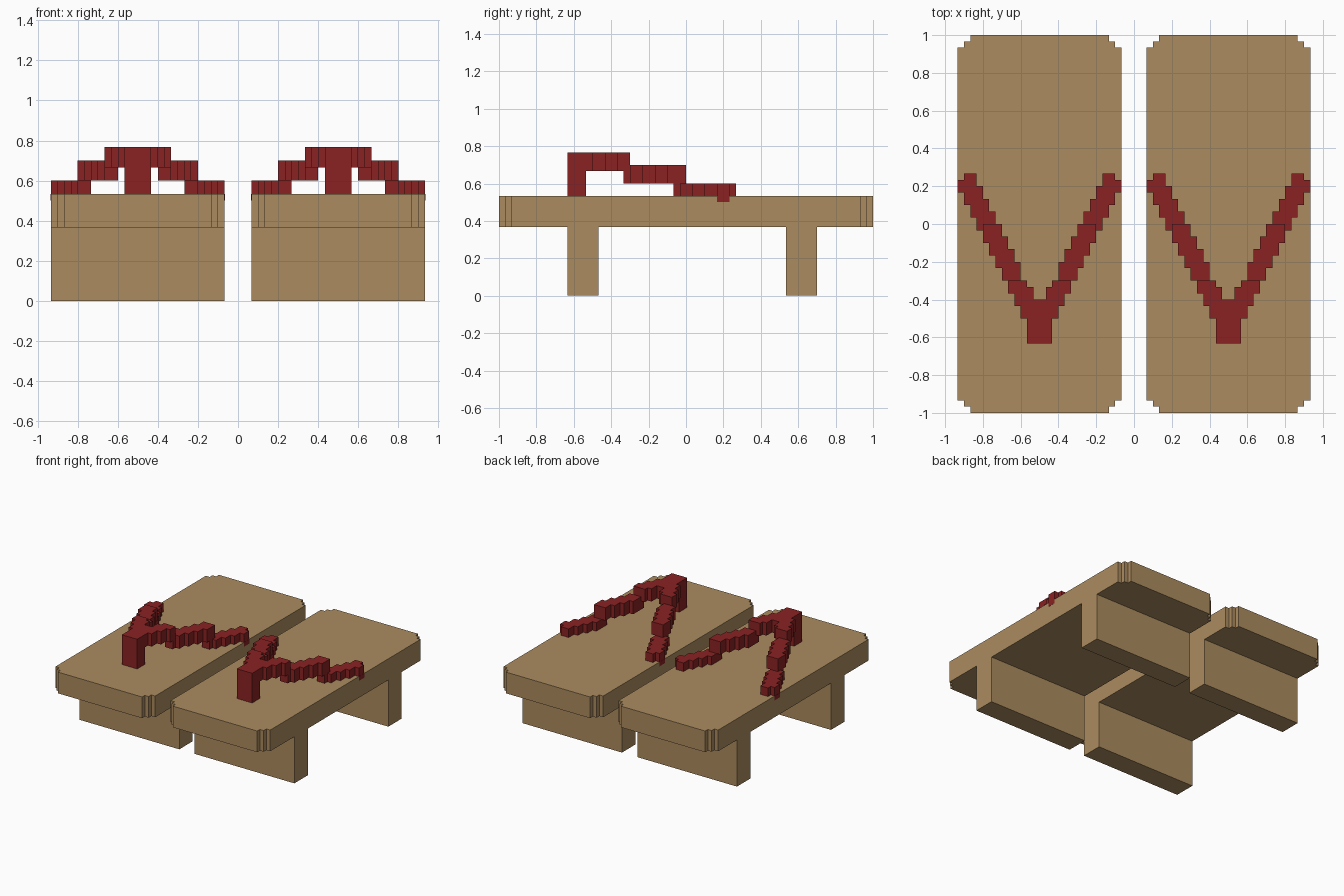
import bpy, bmesh

if "Cube" in bpy.data.objects:
    bpy.data.objects.remove(bpy.data.objects["Cube"])

U = 1 / 30  # one grid step of the blocky style


def material(name, rgb):
    m = bpy.data.materials.new(name)
    m.diffuse_color = (*rgb, 1)
    m.use_nodes = True
    m.node_tree.nodes["Principled BSDF"].inputs["Base Color"].default_value = m.diffuse_color
    return m


wood = material("light wood", (0.407, 0.258, 0.114))
red = material("dark red", (0.254, 0.016, 0.016))


def prism(name, pts, z0, z1, mat, cx):
    """Extrude an outline (grid steps, centred on cx) from z0 to z1."""
    clean = []
    n = len(pts)
    for i, p in enumerate(pts):  # drop repeated and collinear points
        a, b = pts[i - 1], pts[(i + 1) % n]
        if p == a or (a[0] == p[0] == b[0]) or (a[1] == p[1] == b[1]):
            continue
        clean.append(p)
    bm = bmesh.new()
    face = bm.faces.new([bm.verts.new((cx + x * U, y * U, z0 * U)) for x, y in clean])
    ext = bmesh.ops.extrude_face_region(bm, geom=[face])
    top = [g for g in ext["geom"] if isinstance(g, bmesh.types.BMVert)]
    bmesh.ops.translate(bm, verts=top, vec=(0, 0, (z1 - z0) * U))
    bmesh.ops.recalc_face_normals(bm, faces=bm.faces)
    me = bpy.data.meshes.new(name)
    bm.to_mesh(me)
    bm.free()
    me.materials.append(mat)
    ob = bpy.data.objects.new(name, me)
    bpy.context.collection.objects.link(ob)


def rect(x0, x1, y0, y1):
    return [(x0, y0), (x1, y0), (x1, y1), (x0, y1)]


def strap_edges(v0, v1, lo, hi):
    """Stair-stepped outer and inner edges of one strap arm, back to front."""
    outer, inner = [], []
    for v in range(v1 - 1, v0 - 1, -1):
        o = max(2, min(hi, (v + 21) // 2))
        i = max(lo, (v + 14) // 2)
        if v == 7:
            o = 12  # rounded strap end
        outer += [(o, v + 1), (o, v)]
        if i > 0:
            inner += [(i, v + 1), (i, v)]
    return outer, inner


def flip(pts):
    return [(-x, y) for x, y in pts]


# Sole outline with stepped corners
q = [(13, 28), (12, 28), (12, 29), (11, 29), (11, 30)]
back = q + flip(q[::-1])
sole = back + [(x, -y) for x, y in back[::-1]]

for side, cx in (("left", -0.5), ("right", 0.5)):
    prism(side + "_sole", sole, 11, 16, wood, cx)
    prism(side + "_front_support", rect(-13, 13, -19, -14), 0, 11, wood, cx)
    prism(side + "_back_support", rect(-13, 13, 16, 21), 0, 11, wood, cx)

    # Toe post and the V-shaped top of the strap
    prism(side + "_toe_post", rect(-2, 2, -19, -16), 16, 20, red, cx)
    o, i = strap_edges(-19, -9, 0, 5)
    tip = [(0, i[-1][1])]
    prism(side + "_strap_top", o + flip(o[::-1]) + flip(i) + tip + i[::-1], 20, 23, red, cx)

    # Middle and low strap sections, both arms
    for label, v0, v1, lo, hi, z0, z1 in (("middle", -10, 0, 3, 9, 18, 21),
                                          ("low", -2, 8, 7, 13, 16, 18)):
        o, i = strap_edges(v0, v1, lo, hi)
        arm = o + i[::-1]
        prism(f"{side}_strap_{label}_a", arm, z0, z1, red, cx)
        prism(f"{side}_strap_{label}_b", flip(arm), z0, z1, red, cx)

    # Strap ends set into the edge of the sole
    for label, s in (("a", 1), ("b", -1)):
        end = [(s * x, y) for x, y in rect(12, 13.04, 5, 7)]
        prism(f"{side}_strap_end_{label}", end, 15, 16, red, cx)
